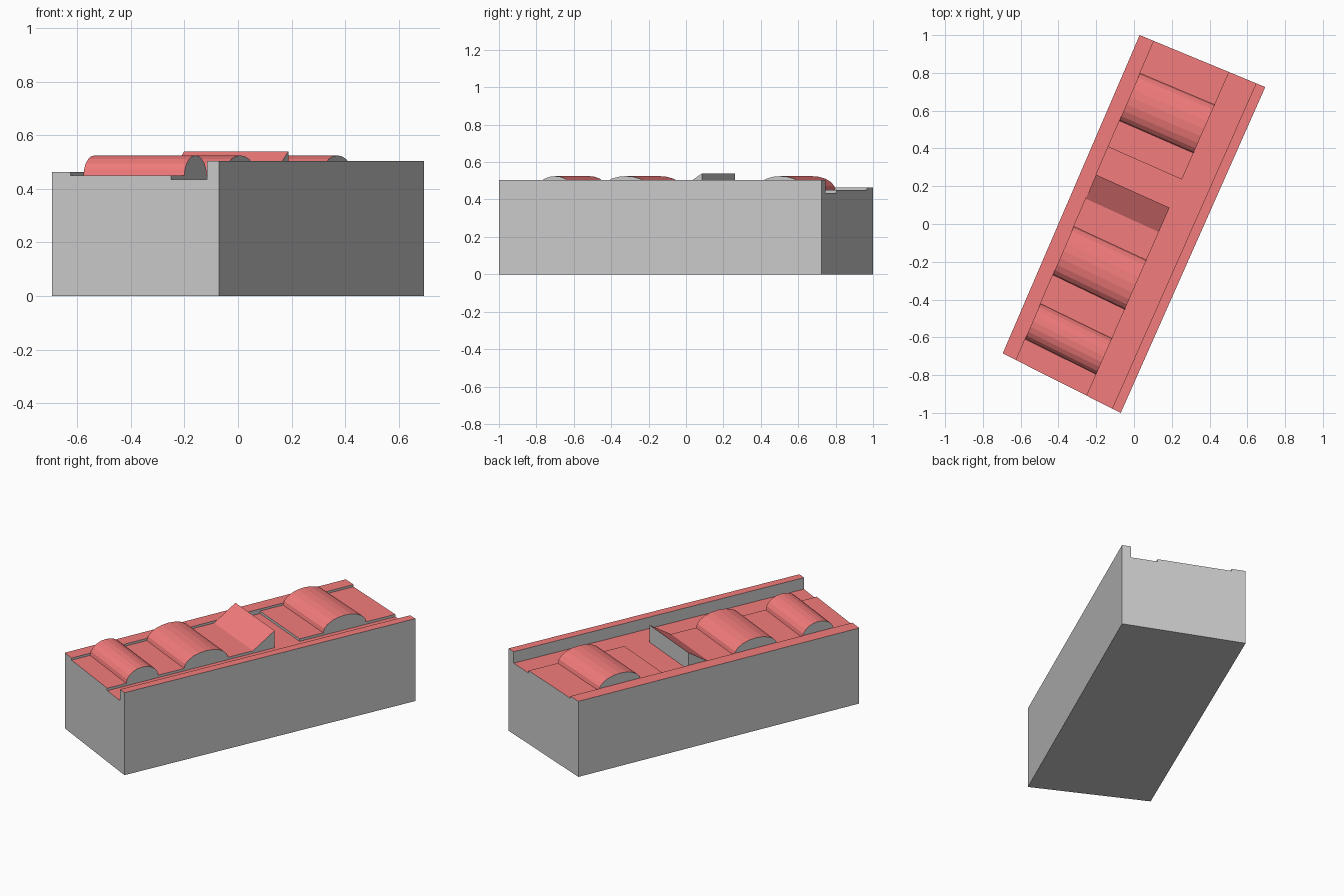
import bpy, bmesh
from math import sin, cos, pi
from mathutils import Vector

if "Cube" in bpy.data.objects:
    bpy.data.objects.remove(bpy.data.objects["Cube"])

# Footprint corners: front left/right, back left/right
FL, FR = Vector((-0.695, -0.685)), Vector((-0.07, -1.0))
BL, BR = Vector((0.03, 1.0)), Vector((0.695, 0.725))
RAIL, STEP, WALL = 0.113, 0.712, 0.927      # lane limits across the width
FLOOR, BED = 0.435, 0.45                    # lane heights

grey = bpy.data.materials.new("grey")
grey.diffuse_color = (0.6, 0.6, 0.6, 1)
grey.use_nodes = True
grey.node_tree.nodes["Principled BSDF"].inputs["Base Color"].default_value = grey.diffuse_color
red = bpy.data.materials.new("red")
red.diffuse_color = (0.9, 0.2, 0.2, 1)
red.use_nodes = True
red.node_tree.nodes["Principled BSDF"].inputs["Base Color"].default_value = red.diffuse_color


def at(u, t, z):
    """Point at fraction u across and t along the footprint."""
    return FL.lerp(FR, u).lerp(BL.lerp(BR, u), t).to_3d() + Vector((0, 0, z))


def loft(name, ring_a, ring_b):
    """Closed solid between two matching outlines, upward faces painted red."""
    bm = bmesh.new()
    a = [bm.verts.new(p) for p in ring_a]
    b = [bm.verts.new(p) for p in ring_b]
    bm.faces.new(a)
    bm.faces.new(b[::-1])
    for i in range(len(a)):
        j = (i + 1) % len(a)
        bm.faces.new((a[i], b[i], b[j], a[j]))
    bmesh.ops.recalc_face_normals(bm, faces=bm.faces)
    for f in bm.faces:
        f.normal_update()
        f.material_index = int(f.normal.z > 0.05)
    me = bpy.data.meshes.new(name)
    bm.to_mesh(me)
    bm.free()
    me.materials.append(grey)
    me.materials.append(red)
    bpy.context.collection.objects.link(bpy.data.objects.new(name, me))


def bump(t0, t1, n=10):
    """Half-ellipse hump in the lane profile."""
    mid, half = (t0 + t1) / 2, (t1 - t0) / 2
    return [(mid - half * cos(pi * i / n), BED + 0.075 * sin(pi * i / n))
            for i in range(n + 1)]


def lane(name, profile):
    """Lengthwise (t, z) profile spanning from the left rail to the step."""
    loft(name, [at(RAIL, t, z) for t, z in profile],
         [at(STEP, t, z) for t, z in profile])


# Base block with low left rail, sunken floor and tall right rail
section = [(0, 0), (1, 0), (1, 0.505), (WALL, 0.505), (WALL, FLOOR),
           (RAIL, FLOOR), (RAIL, 0.463), (0, 0.463)]
loft("base_block", [at(u, 0, z) for u, z in section],
     [at(u, 1, z) for u, z in section])

# Front lane: two humps and a ramp that drops into the pit
lane("front_lane", [(0, FLOOR), (0, BED)] + bump(0.066, 0.177) + bump(0.267, 0.419)
     + [(0.506, BED), (0.581, 0.54), (0.581, FLOOR)])

# Rear lane: one hump beyond the pit
lane("rear_lane", [(0.668, FLOOR), (0.668, BED)] + bump(0.75, 0.899)
     + [(1, BED), (1, FLOOR)])
